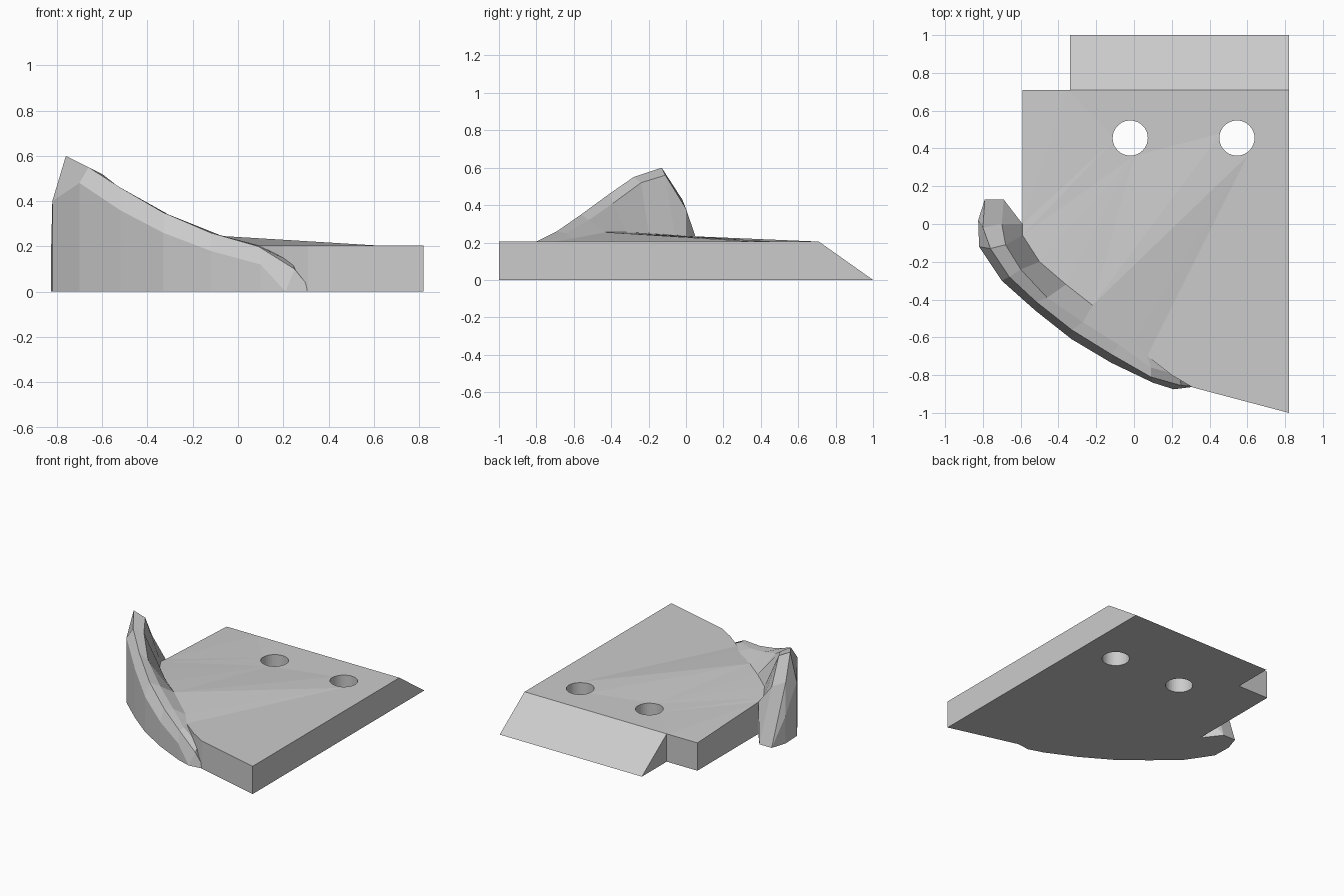
import bpy
import bmesh
from mathutils import Matrix

old = bpy.data.objects.get("Cube")
if old:
    bpy.data.objects.remove(old, do_unlink=True)

TOP = 0.205

grey = bpy.data.materials.new("plain grey")
grey.use_nodes = True
grey.diffuse_color = (0.6, 0.6, 0.6, 1)
grey.node_tree.nodes["Principled BSDF"].inputs["Base Color"].default_value = grey.diffuse_color


def finish(name, bm):
    """Clean a bmesh and turn it into a flat shaded object."""
    bmesh.ops.remove_doubles(bm, verts=bm.verts[:], dist=0.0005)
    bmesh.ops.recalc_face_normals(bm, faces=bm.faces[:])
    mesh = bpy.data.meshes.new(name)
    bm.to_mesh(mesh)
    bm.free()
    mesh.materials.append(grey)
    obj = bpy.data.objects.new(name, mesh)
    bpy.context.scene.collection.objects.link(obj)
    return obj


def prism(name, points, offset):
    """Extrude a closed outline along an offset vector."""
    bm = bmesh.new()
    face = bm.faces.new([bm.verts.new(p) for p in points])
    extruded = bmesh.ops.extrude_face_region(bm, geom=[face])["geom"]
    moved = [g for g in extruded if isinstance(g, bmesh.types.BMVert)]
    bmesh.ops.translate(bm, verts=moved, vec=offset)
    return finish(name, bm)


# Curved wall sections: outer edge, crest, inner crest, foot on the plate
sections = [
    [(-.79, .13, 0), (-.79, .13, 0), (-.69, .13, 0), (-.69, .13, 0)],
    [(-.825, .02, .2), (-.8, -.02, .43), (-.7, 0, .38), (-.59, 0, .235)],
    [(-.82, -.12, .4), (-.76, -.13, .6), (-.68, -.11, .56), (-.59, -.06, .24)],
    [(-.7, -.3, .48), (-.66, -.28, .55), (-.6, -.24, .52), (-.5, -.2, .25)],
    [(-.52, -.46, .36), (-.52, -.41, .46), (-.46, -.39, .41), (-.36, -.32, .255)],
    [(-.33, -.61, .26), (-.33, -.56, .35), (-.27, -.52, .32), (-.22, -.43, .255)],
    [(-.12, -.735, .18), (-.12, -.69, .26), (-.08, -.64, .25), (0, -.61, .22)],
    [(.1, -.84, .12), (.09, -.81, .2), (.09, -.76, TOP), (.07, -.7, TOP)],
    [(.21, -.875, 0), (.25, -.855, .1), (.24, -.8, .13), (.24, -.78, .13)],
    [(.21, -.875, 0), (.33, -.86, 0), (.3, -.8, 0), (.3, -.8, 0)],
]
bm = bmesh.new()
rings = []
for outer, crest, inner, foot in sections:
    loop = [(*outer[:2], 0), outer, crest, inner, foot, (*foot[:2], 0)]
    rings.append([bm.verts.new(p) for p in loop])
for a, b in zip(rings, rings[1:]):
    for i in range(len(a)):
        j = (i + 1) % len(a)
        bm.faces.new((a[i], a[j], b[j], b[i]))
bmesh.ops.remove_doubles(bm, verts=bm.verts[:], dist=0.0005)
bmesh.ops.dissolve_degenerate(bm, edges=bm.edges[:], dist=0.0005)
bmesh.ops.holes_fill(bm, edges=bm.edges[:], sides=0)
finish("curved_wall", bm)

# Base plate, following the foot of the wall
feet = [s[3] for s in sections[1:8]]
corners = [(.2, -.8), (.31, -.865), (.82, -1), (.82, .71), (-.59, .71)]
outline = [(p[0], p[1], 0) for p in feet] + [(x, y, 0) for x, y in corners]
plate = prism("base_plate", outline, (0, 0, TOP))

# Shallow facets rising from the plate to the foot of the wall
far = [(x, y, TOP) for x, y in
       ((.6, .36), (.46, .48), (0, .36), (-.1, .45), (-.35, .71), (-.59, .71))]
near = feet[::-1]
triangles = [(near[0], far[0], near[1]), (near[1], far[0], near[2])]
triangles += [(near[2], far[i], far[i + 1]) for i in (0, 1)]
triangles += [(near[i], far[2], near[i + 1]) for i in (2, 3, 4)]
triangles += [(near[5], far[2], far[3]), (near[5], far[3], near[6])]
triangles += [(near[6], far[i], far[i + 1]) for i in (3, 4)]
bm = bmesh.new()
for tri in triangles:
    bm.faces.new([bm.verts.new(p) for p in tri])
bmesh.ops.remove_doubles(bm, verts=bm.verts[:], dist=0.0005)
lower = bmesh.ops.extrude_face_region(bm, geom=bm.faces[:])["geom"]
for g in lower:
    if isinstance(g, bmesh.types.BMVert):
        g.co.z = TOP - 0.05
facets = finish("raised_facets", bm)

# Wedge tongue at the back
prism("back_tongue", [(-.34, .71, 0), (-.34, 1, 0), (-.34, .71, TOP)], (1.16, 0, 0))

# Two round holes through plate and facets
bm = bmesh.new()
for x in (-.02, .545):
    bmesh.ops.create_cone(bm, cap_ends=True, segments=40, radius1=.093, radius2=.093,
                          depth=1, matrix=Matrix.Translation((x, .455, .1)))
cutter = finish("hole_cutter", bm)
cutter.hide_render = True
for obj in (plate, facets):
    cut = obj.modifiers.new("holes", "BOOLEAN")
    cut.operation = "DIFFERENCE"
    cut.solver = "EXACT"
    cut.object = cutter
    graph = bpy.context.evaluated_depsgraph_get()
    result = bpy.data.meshes.new_from_object(obj.evaluated_get(graph))
    obj.modifiers.clear()
    obj.data = result
bpy.data.objects.remove(cutter, do_unlink=True)
